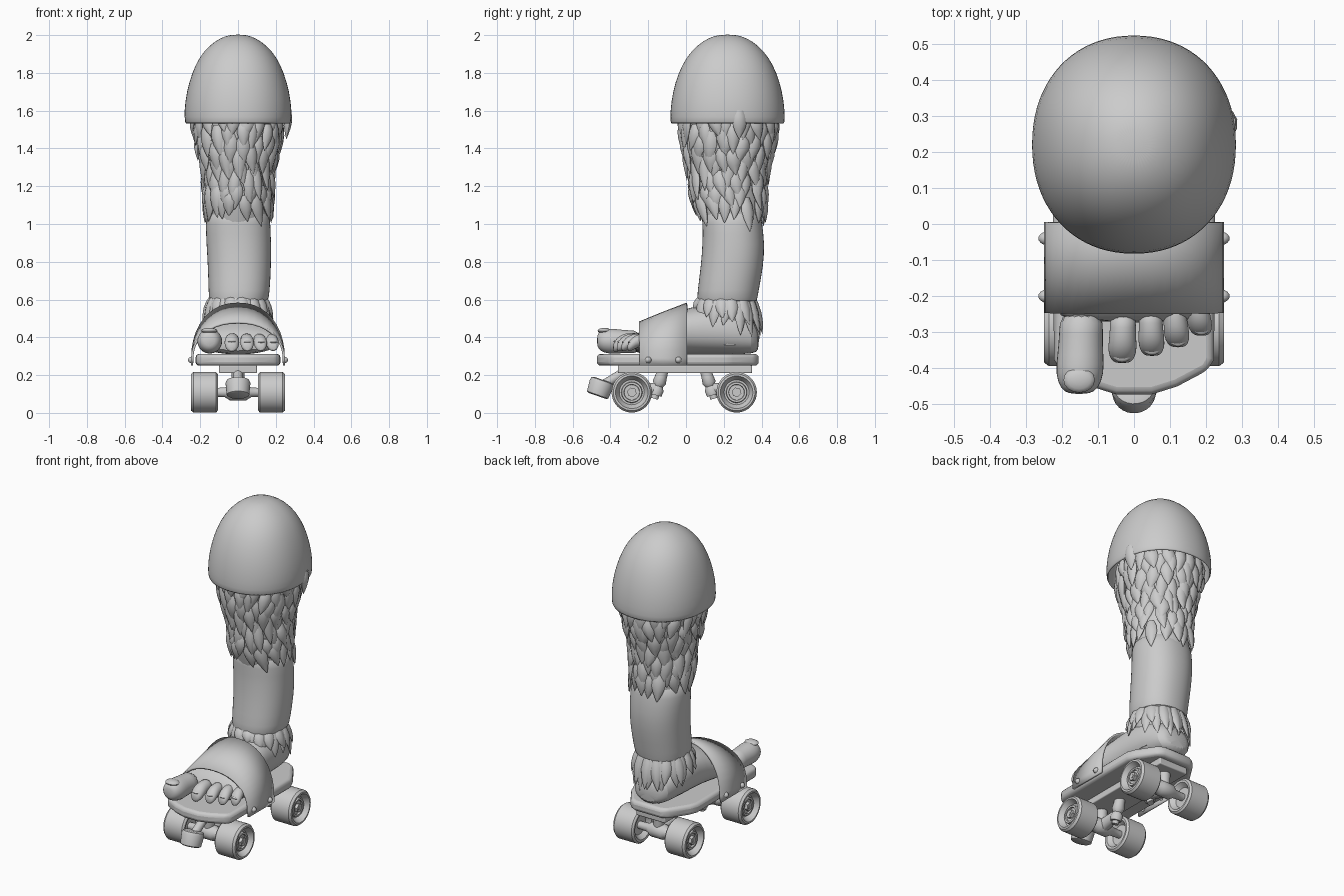
import bpy, bmesh, math, random
from mathutils import Vector as V

if "Cube" in bpy.data.objects:
    bpy.data.objects.remove(bpy.data.objects["Cube"])

random.seed(4)
X, Y, Z = V((1, 0, 0)), V((0, 1, 0)), V((0, 0, 1))


def finish(name, bm, angle=40, subsurf=0, bevel=0, solid=0):
    bmesh.ops.recalc_face_normals(bm, faces=bm.faces[:])
    me = bpy.data.meshes.new(name)
    bm.to_mesh(me)
    bm.free()
    ob = bpy.data.objects.new(name, me)
    bpy.context.collection.objects.link(ob)
    if solid:
        m = ob.modifiers.new("thickness", 'SOLIDIFY')
        m.thickness, m.offset = solid, 0
    if bevel:
        m = ob.modifiers.new("bevel", 'BEVEL')
        m.width, m.segments, m.limit_method = bevel, 3, 'ANGLE'
    if subsurf:
        m = ob.modifiers.new("smooth", 'SUBSURF')
        m.levels = m.render_levels = subsurf
    bpy.ops.object.select_all(action='DESELECT')
    ob.select_set(True)
    bpy.context.view_layer.objects.active = ob
    bpy.ops.object.shade_smooth_by_angle(angle=math.radians(angle))
    return ob


def ring(c, u, v, n=24, p=2.0):
    pts = []
    for i in range(n):
        a = 2 * math.pi * i / n
        co, si = math.cos(a), math.sin(a)
        pts.append(V(c) + u * math.copysign(abs(co) ** (2 / p), co)
                   + v * math.copysign(abs(si) ** (2 / p), si))
    return pts


def loft(bm, rings, start=True, end=True):
    vs = [[bm.verts.new(p) for p in r] for r in rings]
    n = len(vs[0])
    for a, b in zip(vs, vs[1:]):
        for i in range(n):
            bm.faces.new((a[i], a[(i + 1) % n], b[(i + 1) % n], b[i]))
    if start:
        bm.faces.new(vs[0])
    if end:
        bm.faces.new(vs[-1])


def turned(name, c, axis, profile, n=32, **kw):
    # profile of (distance along axis, radius)
    axis = V(axis).normalized()
    u = axis.orthogonal().normalized()
    w = axis.cross(u)
    bm = bmesh.new()
    loft(bm, [ring(V(c) + axis * d, u * r, w * r, n) for d, r in profile])
    return finish(name, bm, **kw)


def prism(name, pts, z0, z1, bevel):
    bm = bmesh.new()
    loft(bm, [[V((x, y, z)) for x, y in pts] for z in (z0, z1)])
    return finish(name, bm, bevel=bevel)


def lerp(table, z):
    for (z0, *a), (z1, *b) in zip(table, table[1:]):
        if z <= z1:
            t = max(0, (z - z0) / (z1 - z0))
            return [p + (q - p) * t for p, q in zip(a, b)]
    return table[-1][1:]


def tuft(bm, table, ang, z, length, width, lift, bend=0):
    # leaf-shaped lock that follows the surface given by (z, cy, rx, ry)
    rings = []
    for t, w in ((0, .55), (.2, .9), (.42, 1), (.65, .75), (.85, .38), (1, .03)):
        zz = z - length * t
        cy, rx, ry = lerp(table, zz)
        a = ang + bend * t * t
        n = V((math.cos(a), math.sin(a), 0))
        tan = V((-n.y, n.x, 0))
        c = V((n.x * rx, cy + n.y * ry, zz)) + n * lift * (0.25 + t)
        rings.append(ring(c, tan * width * w, n * width * w * 0.55, 8, 1.7))
    loft(bm, rings)


# domed knee cap
bm = bmesh.new()
dome = [(1.53, .276, .298), (1.6, .28, .298), (1.7, .267, .285), (1.8, .238, .255),
        (1.88, .2, .213), (1.94, .15, .16), (1.98, .09, .1), (1.997, .04, .04)]
loft(bm, [ring((0, .22, z), X * rx, Y * ry, 40, 2.15) for z, rx, ry in dome], start=False)
finish("knee_dome", bm, subsurf=1, solid=.012)

# upper leg under the fur
fur = [(1.0, .245, .155, .155), (1.15, .225, .158, .18), (1.28, .22, .165, .19),
       (1.4, .222, .195, .222), (1.52, .223, .218, .24), (1.62, .223, .22, .24)]
bm = bmesh.new()
loft(bm, [ring((0, cy, z), X * rx, Y * ry, 32) for z, cy, rx, ry in fur])
finish("upper_leg", bm)

# layered fur locks
bm = bmesh.new()
for row in range(8):
    z = 1.60 - row * .063
    count = 19 - row // 2
    for i in range(count):
        a = 2 * math.pi * (i + .5 * (row % 2) + random.uniform(-.2, .2)) / count
        tuft(bm, fur, a, z + random.uniform(-.02, .02), random.uniform(.13, .18),
             random.uniform(.032, .043), random.uniform(.008, .028), random.uniform(-.15, .15))
tuft(bm, [(1.4, .22, .25, .27), (1.6, .22, .275, .3)], .22, 1.6, .15, .04, .005)
finish("leg_fur", bm, angle=50)

# smooth lower leg
bm = bmesh.new()
shin = [(.585, 0, .22, .14, .145), (.59, .003, .218, .156, .158), (.63, .006, .22, .162, .162),
        (.78, .008, .245, .168, .166), (.9, .004, .252, .172, .165), (1.0, 0, .246, .172, .157),
        (1.1, 0, .235, .165, .16)]
loft(bm, [ring((x, y, z), X * rx, Y * ry, 32, 2.2) for z, x, y, rx, ry in shin])
finish("lower_leg", bm, subsurf=1)

# ankle core and fringe
bm = bmesh.new()
loft(bm, [ring((0, y, z), X * r, Y * r, 24) for z, y, r in ((.36, .22, .13), (.5, .21, .13), (.62, .21, .14))])
finish("ankle", bm)
bm = bmesh.new()
cuff = [(.38, .215, .165, .165), (.5, .213, .158, .158), (.62, .215, .135, .135)]
for row in range(2):
    for i in range(15):
        a = 2 * math.pi * (i + .5 * row + random.uniform(-.15, .15)) / 15
        l = .165 + .05 * math.sin(a) - .03 * row + random.uniform(-.02, .02)
        tuft(bm, cuff, a, .615, l, .036, .012 + .01 * row, random.uniform(-.12, .12))
finish("ankle_fur", bm, angle=50)

# foot
bm = bmesh.new()
foot = [(.387, .07, .33, .44), (.36, .12, .312, .49), (.24, .152, .308, .56), (.08, .16, .308, .575),
        (-.03, .175, .308, .545), (-.15, .205, .308, .49), (-.235, .222, .31, .445), (-.275, .2, .325, .4)]
loft(bm, [ring((0, y, (a + b) / 2), X * w, Z * (b - a) / 2, 20, 2.3) for y, w, a, b in foot])
finish("foot", bm, subsurf=1)

# toes: root x, tip x, tip y, radius
for i, (x0, x1, yt, r) in enumerate([(-.145, -.152, -.472, .064), (-.03, -.033, -.386, .038),
                                     (.045, .05, -.366, .035), (.11, .122, -.342, .034), (.17, .187, -.31, .033)]):
    bm = bmesh.new()
    big = i == 0
    zt, zr = (.382, .375) if big else (.346, .385)
    secs = []
    for d, s in ((0, .45), (.25, .85), (.9, 1.08), (1.7, 1.02), (2.6, .95), (3.6, 1)):
        t = d / 3.6
        h = zt + (zr - zt) * t + (0 if big else .018 * math.sin(math.pi * t))
        secs.append(ring((x1 + (x0 - x1) * t, yt + d * r, h), X * r * s, Z * r * s * 1.0, 16))
    loft(bm, secs)
    finish("big_toe" if big else f"toe_{i + 1}", bm, subsurf=1)
    nail = bmesh.new()
    bmesh.ops.create_uvsphere(nail, u_segments=16, v_segments=8, radius=1)
    for v in nail.verts:
        v.co = V((x1 + v.co.x * r * .68, yt + r * .62 + v.co.y * r * .55, zt + r * (.82 if big else .85) + v.co.z * r * .24))
    finish(f"toenail_{i + 1}", nail)

# arched strap, leaning forward
bm = bmesh.new()
rows = []
for y, top in ((-.247, .478), (-.12, .53), (.005, .578)):
    prof = [V((-.244, y, .25))]
    for k in range(21):
        a = math.pi * (1 - k / 20)
        prof.append(V((.242 * math.copysign(abs(math.cos(a)) ** .9, math.cos(a)), y,
                       .29 + (top - .29) * math.sin(a) ** .95)))
    prof.append(V((.244, y, .25)))
    rows.append([bm.verts.new(p) for p in prof])
for a, b in zip(rows, rows[1:]):
    for i in range(len(a) - 1):
        bm.faces.new((a[i], a[i + 1], b[i + 1], b[i]))
finish("strap", bm, solid=.012)

# deck and base plate
half = [(.05, -.472), (.12, -.45), (.205, -.405), (.222, -.375), (.225, .2), (.205, .25), (.13, .365), (.09, .385)]
prism("deck", half + [(-x, y) for x, y in reversed(half)], .25, .312, .02)
prism("base_plate", [(-.1, -.36), (.1, -.36), (.1, .35), (-.1, .35)], .21, .252, .006)

# rivets
for s in (-1, 1):
    for y in (-.2, -.04):
        turned("strap_rivet", (s * .245, y, .28), (s, 0, 0),
               [(-.01, .017), (.006, .017), (.014, .012), (.02, .004)], 16)

# trucks and wheels
wheel = [(.135, .025), (.135, .06), (.108, .082), (.106, .096), (.116, .107), (.236, .107), (.249, .097),
         (.25, .086), (.215, .066), (.215, .056), (.232, .053), (.232, .042), (.222, .04), (.222, .028)]
for end, y, s in (("front", -.287, 1), ("rear", .268, -1)):
    for side in (-1, 1):
        turned(f"{end}_wheel", (0, y, .109), (side, 0, 0), wheel, 40, angle=30)
        turned(f"{end}_axle_nut", (0, y, .109), (side, 0, 0), [(.2, .026), (.24, .026)], 6)
    turned(f"{end}_axle", (0, y, .109), X, [(-.243, .012), (.243, .012)], 16)
    turned(f"{end}_hanger", (0, y, .109), X,
           [(-.14, .022), (-.07, .026), (-.04, .045), (.04, .045), (.07, .026), (.14, .022)], 20)
    # slanted kingpin with rubber bushings, and a mounting post
    turned(f"{end}_kingpin", (0, y + s * .12, .075), (0, s * .3, 1),
           [(0, .02), (.02, .02), (.02, .032), (.05, .036), (.07, .025), (.09, .036), (.12, .032), (.15, .03)], 20)
    turned(f"{end}_yoke", (0, y, .109), (0, s * .12, .02), [(0, .04), (.13, .03)], 16)
    turned(f"{end}_post", (0, y, .12), Z, [(0, .03), (.11, .036)], 16)

# toe stop
turned("toe_stop", (0, -.47, .09), (0, .33, .94),
       [(0, .05), (.006, .06), (.07, .066), (.085, .06), (.09, .045)], 28)
turned("toe_stop_stem", (0, -.45, .14), (0, .85, .52), [(0, .025), (.17, .025)], 16)
